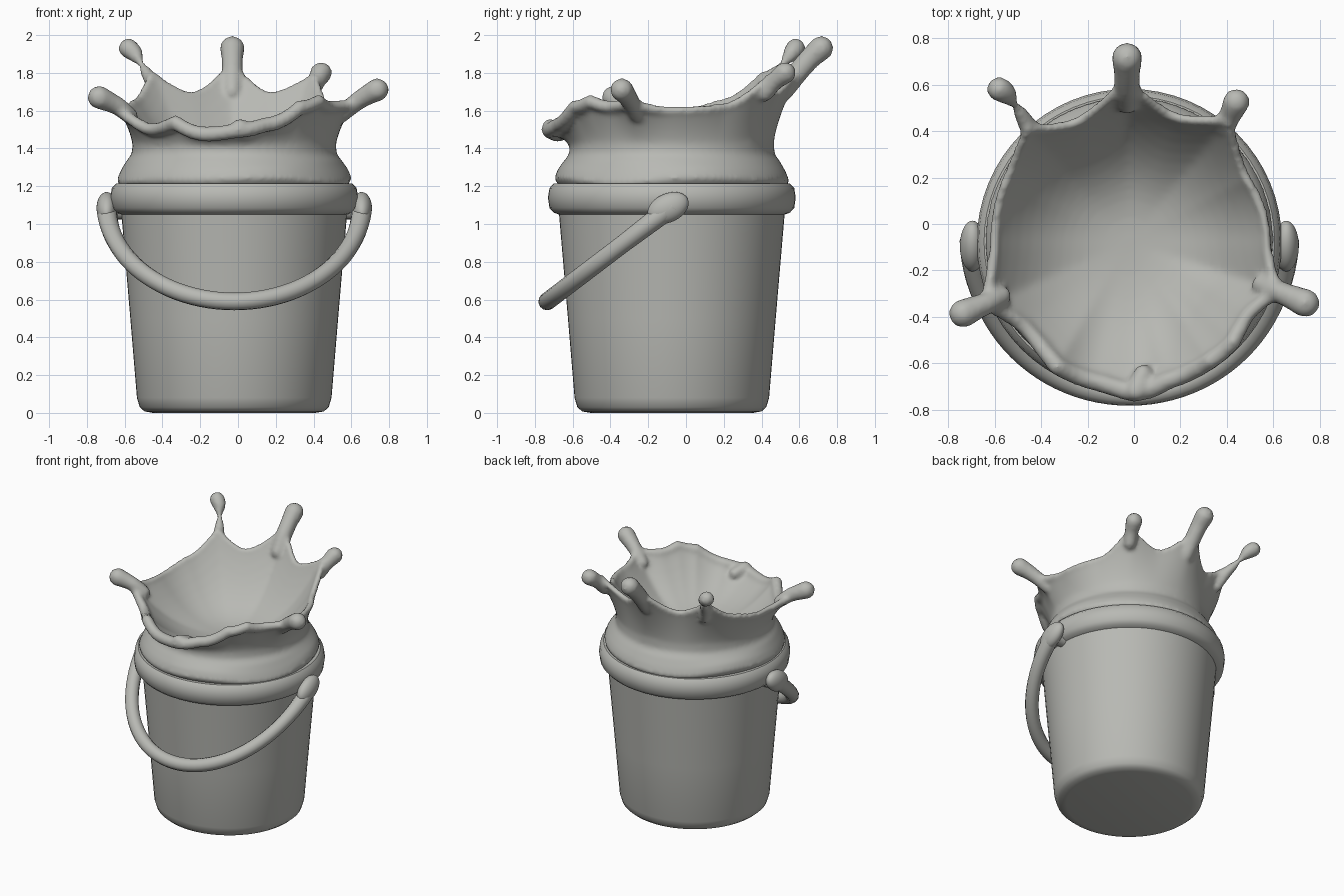
import bpy, bmesh
from math import sin, cos, pi, radians, degrees
from mathutils import Vector

cube = bpy.data.objects.get("Cube")
if cube:
    bpy.data.objects.remove(cube, do_unlink=True)

CENTRE = Vector((-0.02, -0.075, 0))

clay = bpy.data.materials.new("clay grey")
clay.use_nodes = True
clay.diffuse_color = (0.48, 0.485, 0.455, 1)
clay.node_tree.nodes["Principled BSDF"].inputs["Base Color"].default_value = clay.diffuse_color


def finish(name, bm):
    """Turn a bmesh into a smooth shaded object."""
    bmesh.ops.recalc_face_normals(bm, faces=bm.faces)
    mesh = bpy.data.meshes.new(name)
    bm.to_mesh(mesh)
    bm.free()
    mesh.materials.append(clay)
    obj = bpy.data.objects.new(name, mesh)
    bpy.context.collection.objects.link(obj)
    bpy.ops.object.select_all(action='DESELECT')
    bpy.context.view_layer.objects.active = obj
    obj.select_set(True)
    bpy.ops.object.shade_smooth_by_angle(angle=radians(40))
    return obj


def lathe(bm, profile, segments):
    """Closed solid of revolution; profile(angle) returns (radius, height) pairs."""
    columns = []
    for i in range(segments):
        a = 2 * pi * i / segments
        columns.append([bm.verts.new(CENTRE + Vector((r * cos(a), r * sin(a), z)))
                        for r, z in profile(a)])
    for a, b in zip(columns, columns[1:] + columns[:1]):
        for j in range(len(a) - 1):
            bm.faces.new((a[j], b[j], b[j + 1], a[j + 1]))
    bm.faces.new([c[0] for c in columns])
    bm.faces.new([c[-1] for c in columns])


def ball(bm, centre, radius, detail=2):
    made = bmesh.ops.create_icosphere(bm, subdivisions=detail, radius=radius)
    bmesh.ops.translate(bm, verts=made["verts"], vec=centre)


def strand(bm, points, steps=8):
    """Chain of balls through (x, y, z, radius) points, fused later by remeshing."""
    pts = [Vector(p) for p in points]
    pts = [2 * pts[0] - pts[1]] + pts + [2 * pts[-1] - pts[-2]]
    for a, b, c, d in zip(pts, pts[1:], pts[2:], pts[3:]):
        for i in range(steps + 1):
            t = i / steps
            p = 0.5 * (2 * b + (c - a) * t + (2 * a - 5 * b + 4 * c - d) * t * t
                       + (3 * b - a - 3 * c + d) * t ** 3)
            ball(bm, p.xyz, max(p.w, 0.012))


# Bucket with a rounded foot and a thick rim
bucket_profile = [(0.43, 0.0), (0.475, 0.008), (0.5, 0.03), (0.515, 0.08), (0.55, 0.5),
                  (0.597, 1.05), (0.625, 1.06), (0.648, 1.085), (0.656, 1.14),
                  (0.648, 1.19), (0.625, 1.215), (0.55, 1.215)]
bm = bmesh.new()
lathe(bm, lambda a: bucket_profile, 64)
finish("bucket", bm)

# Edge of the splash: angle in degrees, radius, height
EDGE = [(0, .61, 1.60), (28, .59, 1.62), (51, .69, 1.78), (70, .59, 1.68), (91, .70, 1.84),
        (114, .58, 1.68), (132, .67, 1.79), (155, .61, 1.64), (180, .60, 1.59),
        (204, .69, 1.61), (221, .60, 1.51), (240, .64, 1.55), (256, .64, 1.49),
        (271, .67, 1.51), (285, .64, 1.54), (304, .64, 1.63), (316, .64, 1.66),
        (327, .62, 1.63), (341, .69, 1.64), (360, .61, 1.60)]


def edge(angle):
    """Rounded valleys between pointed crests."""
    d = degrees(angle) % 360
    for (a0, r0, z0), (a1, r1, z1) in zip(EDGE, EDGE[1:]):
        if a0 <= d <= a1:
            t = (d - a0) / (a1 - a0)
            t = t ** 1.8 if z1 > z0 else 1 - (1 - t) ** 1.8
            return r0 + (r1 - r0) * t, z0 + (z1 - z0) * t


def splash_profile(a):
    """Bulging collar, narrow neck, flaring wall, then a smooth shallow bowl."""
    wave = 0.01 * sin(3 * a) + 0.006 * sin(5 * a + 1)
    r, z = edge(a)
    pts = [(0.2, 1.18), (0.58, 1.19), (0.612, 1.215 + wave), (0.622, 1.235 + wave),
           (0.602, 1.285 + wave), (0.57, 1.335), (0.542, 1.37)]
    for i in range(1, 9):
        t = i / 8
        pts.append((0.535 + (r - 0.535) * t ** 1.5, 1.4 + (z - 1.4) * t))
    for i in range(12, 0, -1):
        t = i / 12
        pts.append(((r - 0.04) * t, 1.3 + (z - 1.3) * t ** 2.6))
    return pts


# Splash wall with a rounded lip, heavier at the front
bm = bmesh.new()
lathe(bm, splash_profile, 180)
for i in range(180):
    a = 2 * pi * i / 180
    r, z = edge(a)
    front = max(0, -sin(a))
    ball(bm, CENTRE + Vector(((r - 0.02) * cos(a), (r - 0.02) * sin(a), z - 0.015 * front)),
         0.023 + 0.02 * front)

# Splash fingers thrown outward
FINGERS = [
    [(-.03, .52, 1.70, .05), (-.03, .59, 1.80, .058), (-.03, .66, 1.88, .06), (-.03, .715, 1.93, .068)],
    [(.39, .42, 1.69, .045), (.415, .47, 1.755, .05), (.44, .525, 1.80, .06)],
    [(-.42, .38, 1.66, .035), (-.46, .43, 1.76, .04), (-.49, .48, 1.81, .03), (-.515, .515, 1.85, .02),
     (-.55, .56, 1.905, .047), (-.58, .58, 1.93, .055)],
    [(.55, -.26, 1.58, .045), (.62, -.29, 1.64, .05), (.68, -.315, 1.68, .055), (.737, -.34, 1.71, .064)],
    [(-.57, -.31, 1.57, .045), (-.63, -.34, 1.62, .05), (-.68, -.36, 1.645, .055), (-.735, -.385, 1.67, .064)],
    [(.04, -.64, 1.49, .04), (.02, -.69, 1.505, .045), (.01, -.72, 1.515, .045)],
]
for points in FINGERS:
    strand(bm, points)
splash = finish("splash", bm)

# Fuse the splash into one smooth skin
remesh = splash.modifiers.new("fuse", 'REMESH')
remesh.mode = 'VOXEL'
remesh.voxel_size = 0.015
remesh.use_smooth_shade = True
soften = splash.modifiers.new("soften", 'SMOOTH')
soften.factor = 0.5
soften.iterations = 6

# Handle hanging forward
curve = bpy.data.curves.new("handle", 'CURVE')
curve.dimensions = '3D'
curve.bevel_depth = 1.0
curve.bevel_resolution = 4
spline = curve.splines.new('POLY')
count = 49
spline.points.add(count - 1)
for i, p in enumerate(spline.points):
    s = pi * i / (count - 1)
    drop = sin(s)
    p.co = (CENTRE.x + 0.675 * cos(s), -0.07 - 0.665 * drop, 1.095 - 0.505 * drop, 1)
    p.radius = 0.047 + 0.008 * max(0, 1 - drop / 0.4)
curve.materials.append(clay)
handle = bpy.data.objects.new("handle", curve)
bpy.context.collection.objects.link(handle)
bpy.ops.object.select_all(action='DESELECT')
bpy.context.view_layer.objects.active = handle
handle.select_set(True)
bpy.ops.object.convert(target='MESH')
bpy.ops.object.shade_smooth()

# Flattened paddle ends of the handle and the pegs that hold them
for side, word in ((1, "left"), (-1, "right")):
    bm = bmesh.new()
    ball(bm, Vector((0, 0, 0)), 1, 4)
    end = finish(word + "_handle_end", bm)
    end.scale = (0.054, 0.115, 0.076)
    end.rotation_euler = (radians(25), 0, 0)
    end.location = (CENTRE.x + side * 0.675, -0.095, 1.085)
    bm = bmesh.new()
    bmesh.ops.create_cone(bm, cap_ends=True, segments=20, radius1=0.045, radius2=0.045, depth=0.1)
    peg = finish(word + "_peg", bm)
    peg.rotation_euler = (0, pi / 2, 0)
    peg.location = (CENTRE.x + side * 0.62, -0.08, 1.07)
